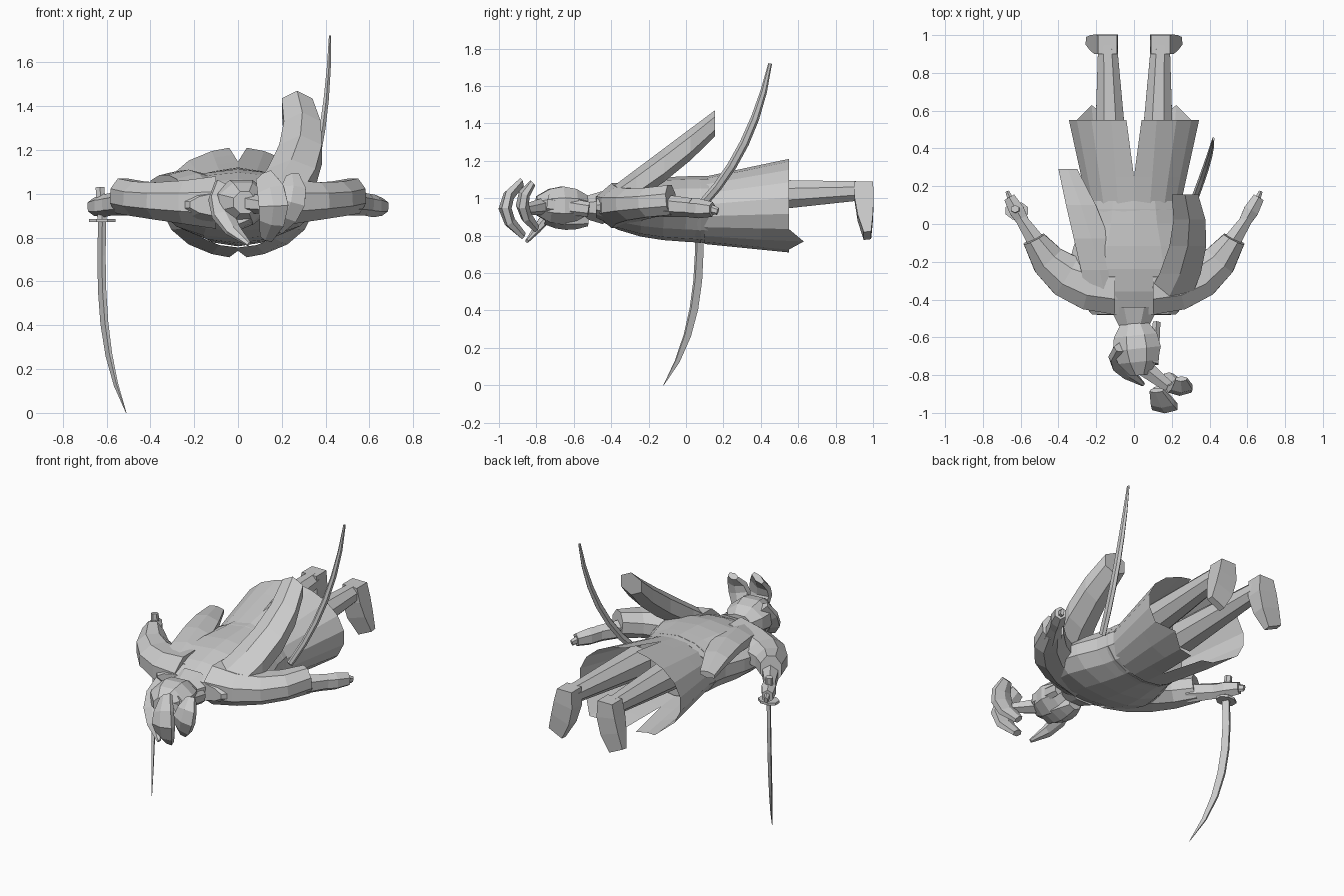
import bpy, bmesh, math
from mathutils import Vector

cube = bpy.data.objects.get("Cube")
if cube:
    bpy.data.objects.remove(cube, do_unlink=True)

shade = (0.6, 0.6, 0.6, 1)
grey = bpy.data.materials.new("plain grey")
grey.use_nodes = True
grey.diffuse_color = shade
grey.node_tree.nodes["Principled BSDF"].inputs["Base Color"].default_value = shade

X, Y, Z = Vector((1, 0, 0)), Vector((0, 1, 0)), Vector((0, 0, 1))


def finish(name, bm):
    """Turn the bmesh into a flat-shaded object."""
    bmesh.ops.remove_doubles(bm, verts=bm.verts, dist=0.0005)
    bmesh.ops.recalc_face_normals(bm, faces=bm.faces)
    mesh = bpy.data.meshes.new(name)
    bm.to_mesh(mesh)
    bm.free()
    mesh.materials.append(grey)
    bpy.context.collection.objects.link(bpy.data.objects.new(name, mesh))


def bezier(controls, t):
    """Point on a Bezier curve with any number of control points."""
    points = [Vector(c) for c in controls]
    while len(points) > 1:
        points = [a.lerp(b, t) for a, b in zip(points, points[1:])]
    return points[0]


def sweep(name, path, sizes, up=Z, sides=6, side=1, steps=4):
    """Sweep a polygon along a Bezier path; the half width and half thickness
    follow their own Bezier. Without an up direction all rings face along y."""
    path = [(x * side, y, z) for x, y, z in path]
    angles = [math.tau * (i + 0.5) / sides for i in range(sides)]
    cos_max = max(math.cos(a) for a in angles)
    sin_max = max(math.sin(a) for a in angles)
    bm = bmesh.new()
    rings = []
    for k in range(steps + 1):
        t = k / steps
        centre, (width, thickness) = bezier(path, t), bezier(sizes, t)
        u, v = X, Z
        if up:
            ahead = bezier(path, t + 0.01) - bezier(path, t - 0.01)
            u = ahead.cross(up).normalized()
            v = u.cross(ahead).normalized()
        rings.append([bm.verts.new(centre + u * width * math.cos(a) / cos_max
                                   + v * thickness * math.sin(a) / sin_max)
                      for a in angles])
    for lower, upper in zip(rings, rings[1:]):
        for i in range(sides):
            j = (i + 1) % sides
            bm.faces.new((lower[i], lower[j], upper[j], upper[i]))
    bm.faces.new(rings[0])
    bm.faces.new(rings[-1])
    finish(name, bm)


def skirt_half(name, side):
    """Half a flared skirt, parting along the middle of the back and front."""
    bm = bmesh.new()
    rows, columns, levels = [], 9, 3
    for k in range(levels + 1):
        t = k / levels
        row = []
        for i in range(columns + 1):
            a = math.pi * i / columns
            x = max((0.25 + 0.1 * t) * math.sin(a), 0.06 * t - 0.02, 0)
            y = 0.1 + 0.45 * t
            z = 0.935 + 0.025 * t + (0.18 + 0.07 * t) * math.cos(a)
            # the front panel hangs longer near its outer corner
            if k == levels and i == columns - 2:
                y += 0.08
            row.append(bm.verts.new((side * x, y, z)))
        rows.append(row)
    for upper, lower in zip(rows, rows[1:]):
        for i in range(columns):
            bm.faces.new((upper[i], upper[i + 1], lower[i + 1], lower[i]))
    finish(name, bm)


# torso, belt and collar
sweep("torso", [(0, -0.48, 0.95), (0, 0.12, 0.94)],
      [(0.22, 0.06), (0.5, 0.18), (0.25, 0.17), (0.25, 0.18)], sides=14, steps=5)
sweep("belt", [(0, 0, 0.94), (0, 0.08, 0.94)],
      [(0.26, 0.17), (0.26, 0.18)], sides=14, steps=1)
sweep("collar", [(0, -0.44, 0.95), (0, -0.54, 0.95)],
      [(0.13, 0.09), (0.08, 0.06)], sides=8, steps=1)

for side, label in ((1, "left"), (-1, "right")):
    skirt_half(label + "_skirt_half", side)

    # leg and foot
    sweep(label + "_leg", [(0.12, 0.3, 1.01), (0.14, 0.95, 1.04)],
          [(0.09, 0.09), (0.07, 0.07), (0.05, 0.05)], sides=8, side=side)
    sweep(label + "_foot", [(0.14, 0.95, 1.09), (0.14, 0.95, 0.95), (0.21, 0.97, 0.8)],
          [(0.05, 0.05), (0.08, 0.06), (0.05, 0.02)], Y, 4, side, 3)

    # sleeve, forearm and hand
    sweep(label + "_sleeve", [(0.1, -0.34, 0.96), (0.4, -0.34, 0.96), (0.53, -0.08, 0.99)],
          [(0.14, 0.12), (0.13, 0.07), (0.06, 0.08)], sides=8, side=side)
    sweep(label + "_forearm", [(0.5, -0.12, 0.96), (0.6, 0.03, 0.95)],
          [(0.05, 0.06), (0.03, 0.05)], side=side, steps=1)
    sweep(label + "_hand", [(0.58, 0, 0.95), (0.66, 0.14, 0.94)],
          [(0.03, 0.05), (0.05, 0.06), (0.03, 0.04)], side=side, steps=2)
    sweep(label + "_fingers", [(0.64, 0.1, 0.95), (0.67, 0.17, 0.93)],
          [(0.02, 0.03), (0.01, 0.02)], side=side, steps=1)

# loose coat flaps on the back
sweep("left_coat_flap", [(0.17, -0.42, 0.97), (0.35, -0.1, 1.17), (0.27, 0.155, 1.4)],
      [(0.12, 0.07), (0.1, 0.11), (0.07, 0.07)], None)
sweep("right_coat_flap", [(-0.15, -0.4, 1), (-0.2, -0.1, 1.1), (-0.35, 0.29, 1.05)],
      [(0.1, 0.06), (0.1, 0.05), (0.1, 0.05), (0.05, 0.02)], None)

# head, face and hair
sweep("neck", [(0, -0.46, 0.95), (0, -0.6, 0.95)], [(0.07, 0.06), (0.06, 0.06)], steps=1)
sweep("head", [(0, -0.52, 0.96), (0.03, -0.8, 0.96)],
      [(0.07, 0.05), (0.15, 0.12), (0.15, 0.12), (0.05, 0.05)], sides=8)
sweep("face", [(0, -0.52, 0.88), (0, -0.75, 0.91)],
      [(0.04, 0.03), (0.1, 0.09), (0.06, 0.05)])
sweep("fringe", [(-0.06, -0.65, 1.03), (-0.13, -0.74, 0.9), (0.05, -0.85, 0.77)],
      [(0.05, 0.03), (0.07, 0.04), (0.01, 0.01)], Vector((0.4, -0.9, 0.2)))
sweep("side_lock", [(0.1, -0.74, 0.97), (0.12, -0.52, 0.94)],
      [(0.03, 0.05), (0.02, 0.04)], steps=2)
sweep("hair_tie", [(0.03, -0.74, 0.96), (0.18, -0.86, 0.94)],
      [(0.05, 0.05), (0.03, 0.03)], steps=2)
sweep("inner_hair_loop", [(0.25, -0.82, 1.08), (0.27, -0.94, 0.97), (0.18, -0.8, 0.84)],
      [(0.03, 0.02), (0.1, 0.05), (0.03, 0.02)], Y)
sweep("outer_hair_loop", [(0.12, -0.88, 1.08), (0.2, -1.06, 0.95), (0.13, -0.87, 0.8)],
      [(0.04, 0.02), (0.1, 0.05), (0.03, 0.02)], Y)

# drawn sword in the right hand
sweep("sword_blade", [(-0.62, 0.07, 0.88), (-0.63, 0.08, 0.55),
                      (-0.62, 0.05, 0.25), (-0.51, -0.12, 0)],
      [(0.01, 0.02), (0.01, 0.02), (0.01, 0.03), (0.001, 0.001)],
      Vector((0.5, -0.9, 0)), 4, steps=6)
sweep("sword_guard", [(-0.62, 0.07, 0.87), (-0.62, 0.07, 0.885)],
      [(0.06, 0.045), (0.06, 0.045)], Y, 8, steps=1)
sweep("sword_handle", [(-0.62, 0.07, 0.88), (-0.63, 0.08, 1.03)],
      [(0.02, 0.02), (0.02, 0.02)], Y, steps=1)

# scabbard at the left hip
sweep("scabbard", [(0.3, 0.08, 0.96), (0.41, 0.36, 1.25), (0.42, 0.45, 1.72)],
      [(0.015, 0.025), (0.015, 0.025), (0.015, 0.03), (0.005, 0.01)], Y, steps=6)
